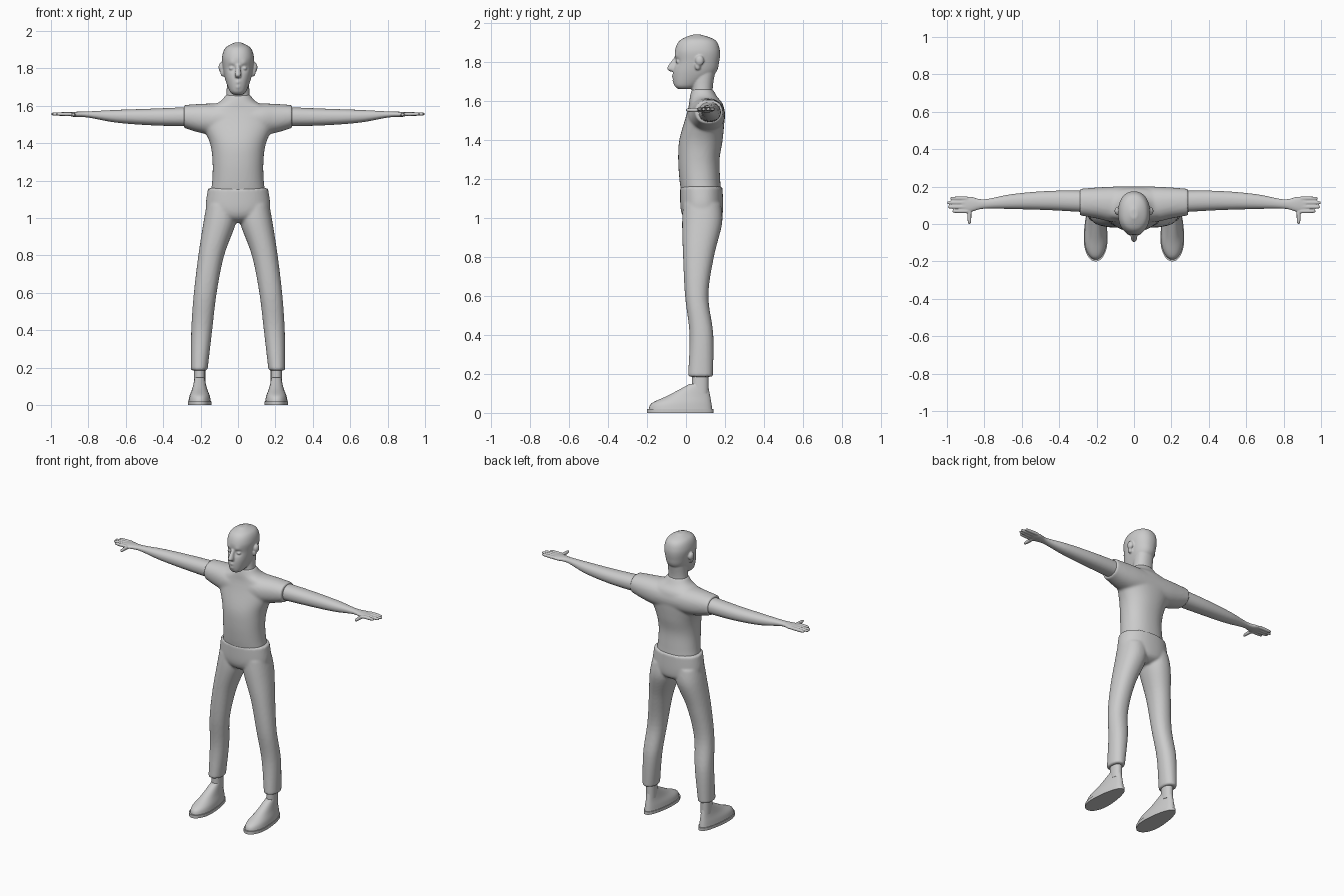
import bpy, bmesh, math
from mathutils import Matrix, Vector

cube = bpy.data.objects.get("Cube")
if cube:
    bpy.data.objects.remove(cube, do_unlink=True)

GREY = (.6, .6, .6, 1)
grey = bpy.data.materials.new("plain grey")
grey.use_nodes = True
grey.diffuse_color = GREY
grey.node_tree.nodes["Principled BSDF"].inputs["Base Color"].default_value = GREY


def smooth_rings(rings, steps):
    """Catmull-Rom interpolation through the ring values."""
    padded = [rings[0], *rings, rings[-1]]
    result = []
    for before, start, end, after in zip(padded, padded[1:], padded[2:], padded[3:]):
        for step in range(steps):
            t = step / steps
            ring = []
            for a, b, c, d in zip(before, start, end, after):
                slope_in, slope_out = (c - a) / 2, (d - b) / 2
                bend = 3 * (c - b) - 2 * slope_in - slope_out
                twist = 2 * (b - c) + slope_in + slope_out
                ring.append(b + t * (slope_in + t * (bend + t * twist)))
            result.append(ring)
    return result + [rings[-1]]


def rounded(value, power):
    return math.copysign(abs(value) ** (2 / power), value)


def loft(bm, axis, rings, sides=32, steps=6, power=2.2, side=1, warp=None):
    """Closed tube; each ring is a position, then low and high extents of the other two axes."""
    loops = []
    for along, low_a, high_a, low_b, high_b in smooth_rings(rings, steps):
        loop = []
        for k in range(sides):
            angle = math.tau * k / sides
            across = rounded(math.cos(angle), power)
            upward = rounded(math.sin(angle), power)
            a = (low_a + high_a + (high_a - low_a) * across) / 2
            b = (low_b + high_b + (high_b - low_b) * upward) / 2
            place = {"X": (along, a, b), "Y": (a, along, b), "Z": (a, b, along)}[axis]
            point = Vector(place)
            if warp:
                warp(point)
            point.x *= side
            loop.append(bm.verts.new(point))
        loops.append(loop)
    for lower, upper in zip(loops, loops[1:]):
        for k in range(sides):
            bm.faces.new((lower[k - 1], lower[k], upper[k], upper[k - 1]))
    bm.faces.new(reversed(loops[0]))
    bm.faces.new(loops[-1])


def centred(rows):
    """Rings symmetric in x, from height, half width, front and back."""
    return [(z, -width, width, front, back) for z, width, front, back in rows]


def ball(bm, centre, size):
    matrix = Matrix.Translation(centre) @ Matrix.Diagonal((*size, 1))
    bmesh.ops.create_uvsphere(bm, u_segments=24, v_segments=16, radius=1, matrix=matrix)


def finish(bm, name, voxel=0, relax=0):
    """Make the object; a voxel size fuses its overlapping pieces into one skin."""
    bmesh.ops.recalc_face_normals(bm, faces=bm.faces)
    mesh = bpy.data.meshes.new(name)
    bm.to_mesh(mesh)
    bm.free()
    part = bpy.data.objects.new(name, mesh)
    bpy.context.collection.objects.link(part)
    if voxel:
        fuse = part.modifiers.new("fuse", "REMESH")
        fuse.mode, fuse.voxel_size = "VOXEL", voxel
        soften = part.modifiers.new("soften", "SMOOTH")
        soften.factor, soften.iterations = .5, relax
        bpy.context.view_layer.update()
        graph = bpy.context.evaluated_depsgraph_get()
        fused = bpy.data.meshes.new_from_object(part.evaluated_get(graph))
        part.modifiers.clear()
        part.data = fused
    part.data.materials.clear()
    part.data.materials.append(grey)
    bpy.ops.object.select_all(action="DESELECT")
    part.select_set(True)
    bpy.context.view_layer.objects.active = part
    bpy.ops.object.shade_smooth_by_angle(angle=math.radians(50))


# Face features pressed in or pushed out: side offset, height, radius, depth
FEATURES = {
    "eye socket": (.033, 1.8, .015, .013),
    "upper lip": (0, 1.724, .012, -.007),
    "lower lip": (0, 1.702, .012, -.006),
    "mouth line": (0, 1.713, .007, .006),
    "brow": (.033, 1.83, .016, -.005),
}


def press_face(point):
    if point.y < .03:
        for x, z, radius, depth in FEATURES.values():
            distance = math.hypot(abs(point.x) - x, point.z - z) / radius
            point.y += depth * math.exp(-distance * distance)


# Head: skull, neck, nose, eyes and ears in one skin
bm = bmesh.new()
skull = [(1.66, .025, -.04, .03), (1.68, .045, -.06, .07), (1.74, .068, -.066, .15),
         (1.8, .08, -.056, .17), (1.86, .085, -.056, .173), (1.91, .067, -.03, .15),
         (1.938, .018, .03, .08)]
loft(bm, "Z", centred(skull), sides=72, steps=12, warp=press_face)
neck = [(1.56, .085, .02, .16), (1.65, .063, .03, .137), (1.75, .06, .03, .15)]
loft(bm, "Z", centred(neck))
nose = [(1.75, .013, -.08, -.04), (1.767, .017, -.097, -.04), (1.82, .009, -.062, -.04)]
loft(bm, "Z", centred(nose))
for side in (1, -1):
    ball(bm, (side * .033, -.038, 1.8), (.016, .014, .01))
    ball(bm, (side * .088, .07, 1.805), (.016, .022, .027))
    ball(bm, (side * .082, .06, 1.778), (.012, .015, .022))
finish(bm, "head", .005, 2)

# Shirt: torso fused with a shoulder yoke that runs out into both sleeves
bm = bmesh.new()
torso = [(1.13, .147, -.024, .18), (1.2, .138, -.034, .175), (1.3, .136, -.04, .172),
         (1.4, .15, -.034, .188), (1.52, .2, 0, .198), (1.58, .19, .015, .19),
         (1.62, .1, .02, .16), (1.66, .064, .03, .137)]
loft(bm, "Z", centred(torso), sides=48)
yoke = [(.29, .046, .188, 1.482, 1.604), (.2, .03, .195, 1.455, 1.61), (.1, .01, .2, 1.44, 1.613)]
loft(bm, "X", yoke + [(-x, *extents) for x, *extents in reversed(yoke)], sides=40)
finish(bm, "shirt", .008, 7)

# Trousers: pelvis fused with two legs
bm = bmesh.new()
pelvis = [(.975, .05, .03, .14), (1, .13, -.01, .18), (1.05, .172, -.028, .19), (1.16, .16, -.03, .187)]
loft(bm, "Z", centred(pelvis), sides=48)
leg = [(.185, .163, .253, .01, .138), (.4, .138, .25, .018, .14), (.6, .114, .236, -.005, .115),
       (.8, .074, .212, -.015, .143), (.97, .012, .186, -.02, .185), (1.07, 0, .168, -.015, .18)]
for side in (1, -1):
    loft(bm, "Z", leg, side=side)
finish(bm, "trousers", .008, 4)

FOOT_X = .205


def narrow_heel(point):
    """Taper a foot from its broad toe to its heel."""
    along = min(1, max(0, (point.y + .12) / .2))
    point.x = FOOT_X + (point.x - FOOT_X) * (1.06 - along / 4)


def foot(rows):
    """Rings about the foot line, from height, half width, front and back."""
    return [(z, FOOT_X - width, FOOT_X + width, front, back) for z, width, front, back in rows]


def digit(base, tip, across, height, radius):
    """Rings of a slim finger with a blunt, rounded tip."""
    taper = {base: 1, (base + tip) / 2: 1, tip - radius * math.copysign(1, tip - base): .8, tip: .4}
    return [(along, across - radius * k, across + radius * k, height - radius * k, height + radius * k)
            for along, k in taper.items()]


for side, name in ((1, "left"), (-1, "right")):
    # Ankle
    bm = bmesh.new()
    loft(bm, "Z", foot([(.1, .03, .03, .115), (.26, .03, .03, .115)]), side=side)
    finish(bm, name + "_ankle")

    # Shoe upper
    bm = bmesh.new()
    upper = [(.015, .062, -.192, .135), (.05, .056, -.175, .13), (.09, .043, -.09, .123),
             (.148, .031, .018, .112)]
    loft(bm, "Z", foot(upper), side=side, warp=narrow_heel)
    finish(bm, name + "_shoe")

    # Flat sole
    bm = bmesh.new()
    sole = [(height, .065, -.2, .14) for height in (0, .02)]
    loft(bm, "Z", foot(sole), sides=48, steps=1, side=side, warp=narrow_heel)
    finish(bm, name + "_sole")

    # Arm and palm, with four fingers and a thumb pointing forward
    bm = bmesh.new()
    arm = [(.24, .062, .178, 1.49, 1.594), (.45, .074, .177, 1.495, 1.585), (.65, .08, .16, 1.51, 1.578),
           (.8, .082, .132, 1.537, 1.57), (.87, .066, .145, 1.54, 1.568), (.92, .066, .143, 1.55, 1.564)]
    loft(bm, "X", arm, side=side)
    for finger in range(4):
        tip = 1 - .01 * (finger - 1.7) ** 2
        loft(bm, "X", digit(.89, tip, .068 + .023 * finger, 1.556, .01), sides=16, side=side)
    loft(bm, "Y", digit(.1, 0, .88, 1.552, .011), sides=16, side=side)
    finish(bm, name + "_arm", .004, 2)
